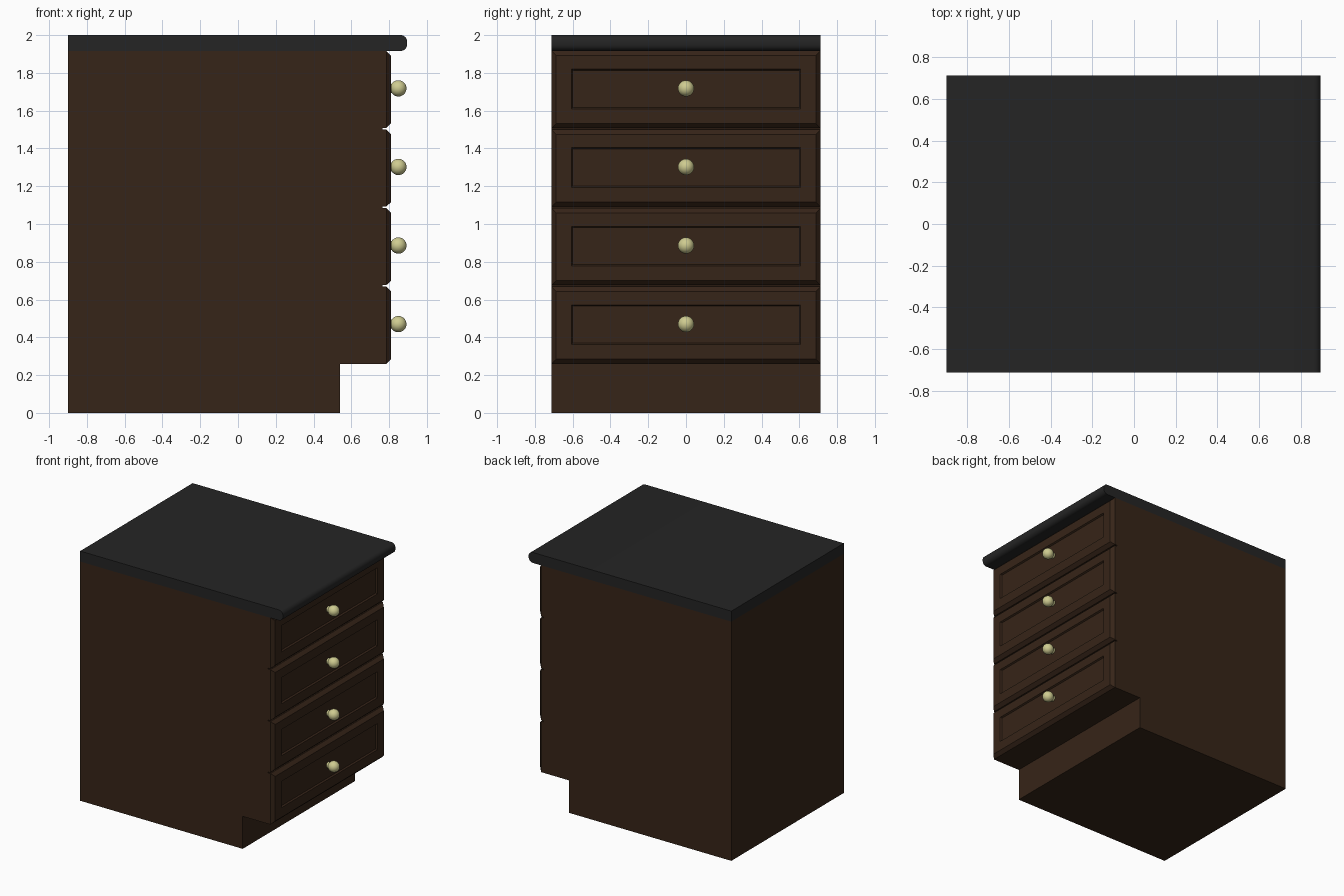
import bpy, bmesh, math
from mathutils import Matrix

if "Cube" in bpy.data.objects:
    bpy.data.objects.remove(bpy.data.objects["Cube"])


def material(name, rgb):
    m = bpy.data.materials.new(name)
    m.diffuse_color = (*rgb, 1)
    m.use_nodes = True
    m.node_tree.nodes["Principled BSDF"].inputs["Base Color"].default_value = m.diffuse_color
    return m


WOOD = material("dark_wood", (0.037, 0.018, 0.009))
STONE = material("black_counter", (0.018, 0.018, 0.018))
BRASS = material("pale_brass", (0.62, 0.60, 0.28))
HALF_Y = 0.712


def finish(name, bm, mat, smooth=False):
    bmesh.ops.recalc_face_normals(bm, faces=bm.faces)
    me = bpy.data.meshes.new(name)
    bm.to_mesh(me)
    bm.free()
    me.materials.append(mat)
    ob = bpy.data.objects.new(name, me)
    bpy.context.collection.objects.link(ob)
    if smooth:
        bpy.ops.object.select_all(action='DESELECT')
        ob.select_set(True)
        bpy.context.view_layer.objects.active = ob
        bpy.ops.object.shade_smooth_by_angle(angle=math.radians(40))
    return ob


def extrude_profile(name, pts, mat, smooth=False):
    """Extrude an x-z outline across the full cabinet width."""
    bm = bmesh.new()
    face = bm.faces.new([bm.verts.new((x, -HALF_Y, z)) for x, z in pts])
    new = bmesh.ops.extrude_face_region(bm, geom=[face])["geom"]
    verts = [v for v in new if isinstance(v, bmesh.types.BMVert)]
    bmesh.ops.translate(bm, verts=verts, vec=(0, 2 * HALF_Y, 0))
    return finish(name, bm, mat, smooth)


def drawer_front(name, z0, z1):
    """Chamfered slab with a recessed centre panel, built from nested rings."""
    zc = (z0 + z1) / 2 + 0.003
    c = 0.025
    levels = [  # x, half width, bottom, top
        (0.765, HALF_Y, z0, z1),
        (0.785, HALF_Y, z0, z1),
        (0.811, HALF_Y - c, z0 + c, z1 - c),
        (0.811, 0.607, zc - 0.105, zc + 0.105),
        (0.799, 0.600, zc - 0.098, zc + 0.098),
    ]
    bm = bmesh.new()
    rings = [[bm.verts.new((x, y, z)) for y, z in ((-w, a), (w, a), (w, b), (-w, b))]
             for x, w, a, b in levels]
    for r, s in zip(rings, rings[1:]):
        for i in range(4):
            j = (i + 1) % 4
            bm.faces.new((r[i], r[j], s[j], s[i]))
    bm.faces.new(rings[0])
    bm.faces.new(rings[-1])
    finish(name, bm, WOOD)


def knob(name, z):
    bm = bmesh.new()
    rot = Matrix.Rotation(math.pi / 2, 4, 'Y')
    bmesh.ops.create_uvsphere(bm, u_segments=24, v_segments=16, radius=0.043,
                              matrix=Matrix.Translation((0.849, 0, z)) @ rot)
    bmesh.ops.create_cone(bm, cap_ends=True, segments=20, radius1=0.024, radius2=0.024,
                          depth=0.035, matrix=Matrix.Translation((0.813, 0, z)) @ rot)
    finish(name, bm, BRASS, True)


# Carcass with toe kick
extrude_profile("cabinet_body", [(-0.9, 0), (0.54, 0), (0.54, 0.26), (0.766, 0.26),
                                 (0.766, 1.916), (-0.9, 1.916)], WOOD)

# Countertop with rounded front edge
R, XF, ZB, ZT = 0.036, 0.896, 1.916, 2.0
arc = [(-0.9, ZT), (-0.9, ZB)]
for cz, start in ((ZB + R, -90), (ZT - R, 0)):
    for k in range(9):
        a = math.radians(start + 90 * k / 8)
        arc.append((XF - R + R * math.cos(a), cz + R * math.sin(a)))
extrude_profile("countertop", arc, STONE, True)

# Four drawers with knobs
for i in range(4):
    z0 = 0.26 + i * 0.416
    drawer_front(f"drawer_front_{i + 1}", z0, z0 + 0.408)
    knob(f"knob_{i + 1}", z0 + 0.210)
